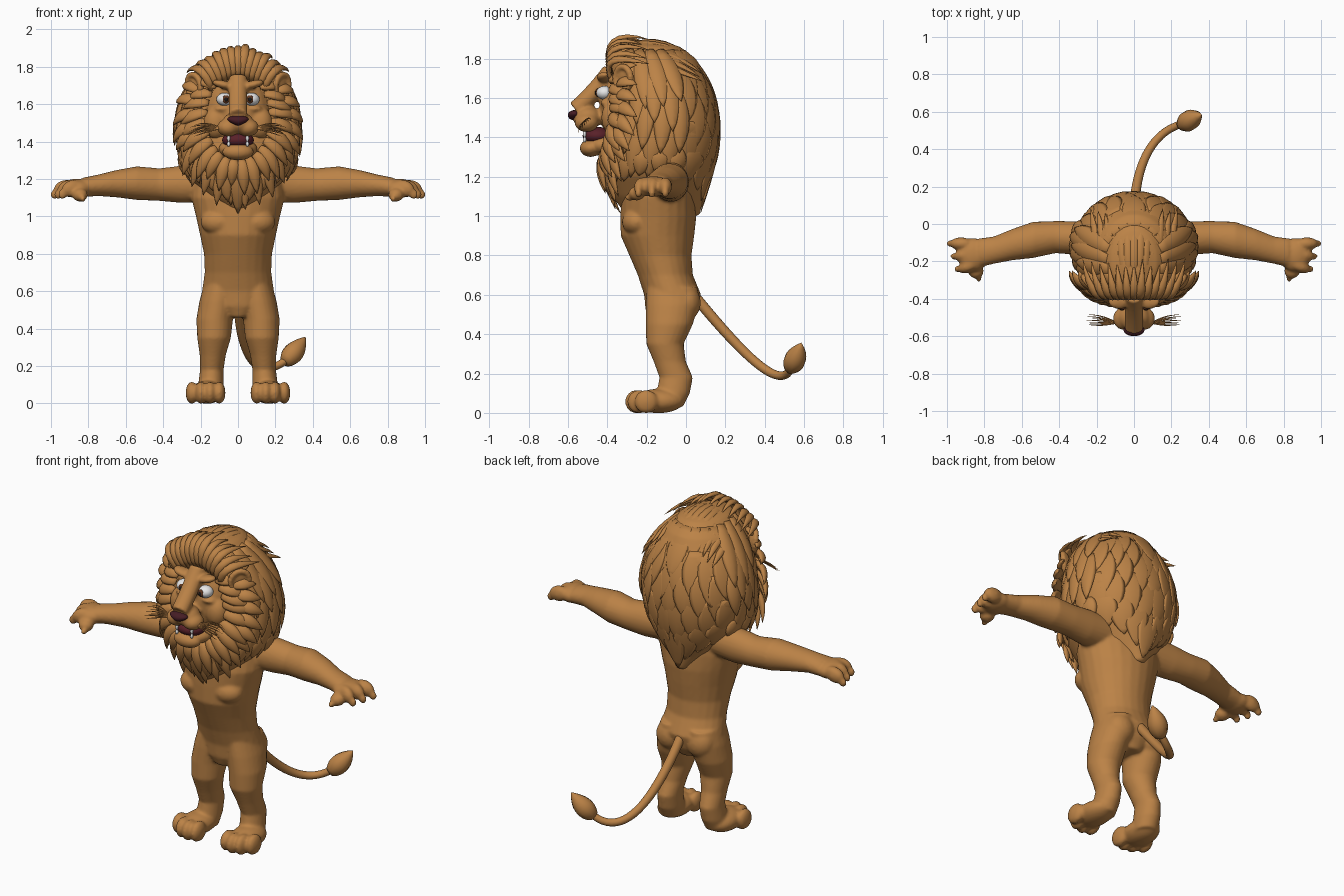
import bpy, bmesh, math, random
from math import sin, cos, pi
from mathutils import Vector, Matrix, Euler

random.seed(4)
cube = bpy.data.objects.get("Cube")
if cube:
    bpy.data.objects.remove(cube)


def material(name, r, g, b):
    m = bpy.data.materials.new(name)
    m.use_nodes = True
    m.diffuse_color = (r, g, b, 1)
    m.node_tree.nodes["Principled BSDF"].inputs["Base Color"].default_value = (r, g, b, 1)
    return m


fur = material("tan_fur", .5, .225, .062)
white = material("eye_white", .8, .8, .8)
brown = material("iris_brown", .12, .04, .015)
black = material("pupil_black", .01, .01, .01)
maroon = material("nose_maroon", .06, .012, .018)
red = material("mouth_red", .1, .015, .022)


def finish(name, bm, mat, voxel=0, smooth=0):
    """Turn a bmesh into a smooth object, optionally fused into one skin."""
    bmesh.ops.recalc_face_normals(bm, faces=bm.faces)
    for f in bm.faces:
        f.smooth = True
    mesh = bpy.data.meshes.new(name)
    bm.to_mesh(mesh)
    bm.free()
    mesh.materials.append(mat)
    ob = bpy.data.objects.new(name, mesh)
    bpy.context.collection.objects.link(ob)
    if voxel:
        fuse = ob.modifiers.new("fuse", "REMESH")
        fuse.mode = "VOXEL"
        fuse.voxel_size = voxel
        fuse.use_smooth_shade = True
        soften = ob.modifiers.new("soften", "SMOOTH")
        soften.iterations = smooth
        soften.factor = .5
    return ob


def blob(bm, loc, size, rot=(0, 0, 0)):
    m = Matrix.LocRotScale(Vector(loc), Euler(rot), Vector(size))
    return bmesh.ops.create_uvsphere(bm, u_segments=24, v_segments=14, radius=1, matrix=m)["verts"]


def loft(bm, rings, n=24):
    """Skin a row of ellipses, each given as centre and two half axes."""
    rows = [[bm.verts.new(c + u * cos(k * 2 * pi / n) + v * sin(k * 2 * pi / n))
             for k in range(n)] for c, u, v in rings]
    for a, b in zip(rows, rows[1:]):
        for k in range(n):
            j = (k + 1) % n
            bm.faces.new((a[k], a[j], b[j], b[k]))
    bm.faces.new(rows[0])
    bm.faces.new(rows[-1])


def bezier(pts, t):
    while len(pts) > 1:
        pts = [a.lerp(b, t) for a, b in zip(pts, pts[1:])]
    return pts[0]


def leaf(t):
    return max(.02, sin(pi * (.15 + .85 * t))) ** .8


def sweep(bm, pts, width, thick, shape=leaf, steps=9, n=8):
    """Sweep a flat oval along a bezier path; the default shape is a hair lock."""
    pts = [Vector(p) for p in pts]
    rings = []
    for i in range(steps):
        t = i / (steps - 1)
        p = bezier(pts, t)
        tan = (bezier(pts, min(1, t + .02)) - bezier(pts, max(0, t - .02))).normalized()
        side = tan.cross(p - Vector((0, -.13, 1.4))).normalized()
        rings.append((p, side * width * shape(t), side.cross(tan) * thick * shape(t)))
    loft(bm, rings, n)


def upright(rows, x=0):
    """Horizontal ellipses from rows of z, centre y, half width, half depth."""
    return [(Vector((x, cy, z)), Vector((rx, 0, 0)), Vector((0, ry, 0))) for z, cy, rx, ry in rows]


# Body: torso, arms, legs and paws fused into one skin
body = bmesh.new()
loft(body, upright([(.46, -.08, .07, .1), (.52, -.075, .16, .13), (.6, -.068, .193, .145),
                    (.7, -.105, .178, .14), (.8, -.13, .182, .158), (.9, -.145, .203, .187),
                    (1, -.14, .225, .193), (1.1, -.14, .25, .19), (1.2, -.13, .24, .17),
                    (1.3, -.13, .15, .13)]))
leg = [(.64, .09, -.07, .09, .13), (.55, .108, -.07, .098, .135), (.45, .125, -.085, .098, .12),
       (.35, .128, -.107, .09, .095), (.26, .135, -.082, .07, .082), (.18, .14, -.05, .063, .085),
       (.1, .145, -.065, .068, .085), (.03, .15, -.09, .065, .075)]
arm = [(.12, -.09, 1.18, .1, .1), (.3, -.075, 1.172, .09, .1), (.42, -.07, 1.17, .086, .087),
       (.54, -.085, 1.178, .097, .09), (.65, -.11, 1.175, .084, .073), (.75, -.14, 1.166, .073, .057),
       (.83, -.155, 1.155, .078, .052)]
for s in (1, -1):
    loft(body, [(Vector((s * x, y, z)), Vector((rx, 0, 0)), Vector((0, ry, 0))) for z, x, y, rx, ry in leg])
    loft(body, [(Vector((s * x, y, z)), Vector((0, ry, 0)), Vector((0, 0, rz))) for x, y, z, ry, rz in arm])
    blob(body, (s * .1, -.25, .97), (.1, .075, .07))
    blob(body, (s * .1, .0, .56), (.085, .075, .09))
    # Foot and toes
    blob(body, (s * .165, -.14, .06), (.088, .13, .062))
    for k in range(4):
        blob(body, (s * (.1 + .049 * k), -.25 + .012 * (k - 1) ** 2, .057), (.033, .06, .06))
    # Hand, knuckles, thumb and claws
    blob(body, (s * .86, -.165, 1.15), (.085, .09, .052))
    for k in range(3):
        x, y = .925 - .02 * k, -.105 - .06 * k
        blob(body, (s * x, y, 1.15), (.062, .034, .045), (0, s * .25, -s * .2 * k))
        blob(body, (s * (x + .055), y - .008 * k, 1.118), (.022, .018, .026))
    blob(body, (s * .845, -.25, 1.115), (.042, .042, .036), (0, 0, -s * .5))
    blob(body, (s * .83, -.285, 1.095), (.016, .026, .018))
for v in body.verts:
    v.co.z = max(v.co.z, 0)
finish("body", body, fur, .009, 5)

# Head: skull, cheeks, brows, muzzle and lower jaw
head = bmesh.new()
blob(head, (0, -.26, 1.55), (.19, .18, .24))
blob(head, (0, -.5, 1.5), (.085, .075, .06))
blob(head, (0, -.41, 1.36), (.105, .09, .055))
blob(head, (0, -.485, 1.345), (.085, .055, .045))
sweep(head, [(0, -.38, 1.74), (0, -.45, 1.64), (0, -.56, 1.54)], .05, .045, lambda t: 1, n=16)
for s in (1, -1):
    blob(head, (s * .12, -.37, 1.5), (.065, .06, .085))
    blob(head, (s * .052, -.505, 1.475), (.06, .062, .048))
    blob(head, (s * .08, -.415, 1.705), (.06, .04, .022), (0, -s * .25, 0))
    blob(head, (s * .08, -.4, 1.575), (.05, .035, .02))
finish("head", head, fur, .009, 4)

# Nose, wider at its top edge
nose = bmesh.new()
for v in blob(nose, (0, -.567, 1.512), (.052, .033, .026)):
    v.co.x *= 1 + (v.co.z - 1.512) * 18
finish("nose", nose, maroon)

# Mouth lining and teeth
mouth = bmesh.new()
blob(mouth, (0, -.45, 1.408), (.085, .075, .045))
finish("mouth", mouth, red)
teeth = bmesh.new()
for s in (1, -1):
    for z, drop in ((1.435, -.04), (1.375, .03)):
        p = Vector((s * .05, -.515, z))
        sweep(teeth, [p, p + Vector((0, 0, drop))], .009, .009)
finish("teeth", teeth, white)

# Eyes: white ball with iris and pupil caps
for mat, name, y, size in ((white, "eyeballs", -.413, (.043, .042, .035)),
                           (brown, "irises", -.448, (.02, .012, .022)),
                           (black, "pupils", -.457, (.01, .006, .011))):
    bm = bmesh.new()
    for s in (1, -1):
        blob(bm, (s * (.072 if mat == white else .064), y, 1.626), size)
    finish(name, bm, mat)

# Ears: bowl with a raised rim
ears = bmesh.new()
for s in (1, -1):
    c = Vector((s * .225, -.31, 1.7))
    turn = Euler((.1, s * .2, s * .85))
    blob(ears, c, (.055, .022, .062), turn)
    for k in range(18):
        a = k * 2 * pi / 18
        off = Vector((.052 * cos(a), -.014, .06 * sin(a)))
        off.rotate(turn)
        blob(ears, c + off, (.017, .017, .017))
finish("ears", ears, fur, .007, 3)

# Whiskers
whiskers = bmesh.new()
for s in (1, -1):
    for k in range(7):
        y, z = -.545 + .01 * k, 1.425 + .01 * k
        sweep(whiskers, [(s * .085, -.53, 1.47), (s * .17, y, z + .03), (s * (.24 + .02 * (k % 2)), y, z)],
              .0035, .0035, n=5)
finish("whiskers", whiskers, fur)

# Mane volume: z, front y, back y, half width
mane = [(1, -.3, .07, .06), (1.1, -.375, .09, .17), (1.2, -.425, .13, .25), (1.3, -.425, .158, .305),
        (1.45, -.4, .175, .328), (1.6, -.38, .152, .305), (1.7, -.385, .113, .265),
        (1.8, -.385, .05, .195), (1.86, -.36, -.03, .125), (1.89, -.28, -.13, .05)]


def mane_point(a, z, out=0):
    z = min(max(z, 1), 1.89)
    for lo, hi in zip(mane, mane[1:]):
        if z <= hi[0]:
            t = (z - lo[0]) / (hi[0] - lo[0])
            f, b, w = (p + (q - p) * t for p, q in zip(lo[1:], hi[1:]))
            return Vector((sin(a) * (w + out), (f + b) / 2 - cos(a) * ((b - f) / 2 + out), z))


core = bmesh.new()
loft(core, upright([(z, (f + b) / 2, w, (b - f) / 2) for z, f, b, w in mane]), 40)
finish("mane_core", core, fur, .012, 4)

# Rows of locks hanging over the mane, leaving the face open
locks = bmesh.new()
for row, top in enumerate((1.34, 1.48, 1.62, 1.74, 1.84)):
    for k in range(20):
        a = (k + .5 * (row % 2)) * pi / 10
        a = a if a <= pi else a - 2 * pi
        if row and abs(a) < .75:
            continue
        back = abs(a) > 2
        length = random.uniform(.24, .31)
        if row == 0:
            length = top - 1.015 - .2 * abs(sin(a))
        flare = .008 if back else .028
        path = [mane_point(a, top - length * t, flare * t - .006) for t in (0, .33, .67, 1)]
        sweep(locks, path, .07 if back else .05, .012 if back else .02)
finish("mane_locks", locks, fur)

# Locks framing the face, drooping outward and under the chin
frame = bmesh.new()
for k in range(22):
    b = .75 * pi + k * 1.5 * pi / 21
    c, s = cos(b), sin(b)
    low = max(0, -s)
    for ring in (0, 1):
        root = Vector((.165 * c, -.375 - .05 * low, 1.53 + .23 * s))
        root += Vector((.06 * c, .035, .03 * s)) * ring
        tip = Vector((c * (.31 + .04 * ring), -.3 - .11 * low + .05 * ring, 1.46 + (.33 + .07 * ring) * s))
        tip.z += random.uniform(-.03, .03)
        mid = root.lerp(tip, .5) + Vector((.03 * c, -.035, .03))
        sweep(frame, [root, mid, tip], .036, .02)
finish("face_locks", frame, fur)

# Crest swept up from the forehead and back over the crown
crest = bmesh.new()
for k in range(13):
    x = (k - 6) * .024
    drop = 3.2 * x * x
    r = random.uniform(-.015, .015)
    sweep(crest, [(x, -.375, 1.74 - drop), (x * 1.2, -.43, 1.86 - drop + r), (x * 1.7, -.36, 1.95 - drop * 2),
                  (x * 1.9, -.2 + r, 1.89 - drop * 2 + r)], .026, .016)
    sweep(crest, [(x, -.32, 1.85 - drop), (x * 1.3, -.18, 1.93 - drop * 2), (x * 1.5, -.02, 1.87 - drop * 2),
                  (x * 1.6, .07 + r, 1.75 - drop)], .026, .014)
finish("crest_locks", crest, fur)

# Tail and leaf-shaped tuft
tail = bmesh.new()
sweep(tail, [(0, .03, .61), (0, .26, .33), (.067, .5, .065), (.28, .54, .25)], .022, .022,
      lambda t: 1.25 - .35 * t, 24, 14)
finish("tail", tail, fur)
tuft = bmesh.new()
sweep(tuft, [(.25, .525, .22), (.3, .56, .27), (.36, .585, .355)], .056, .056, n=10)
finish("tail_tuft", tuft, fur)
